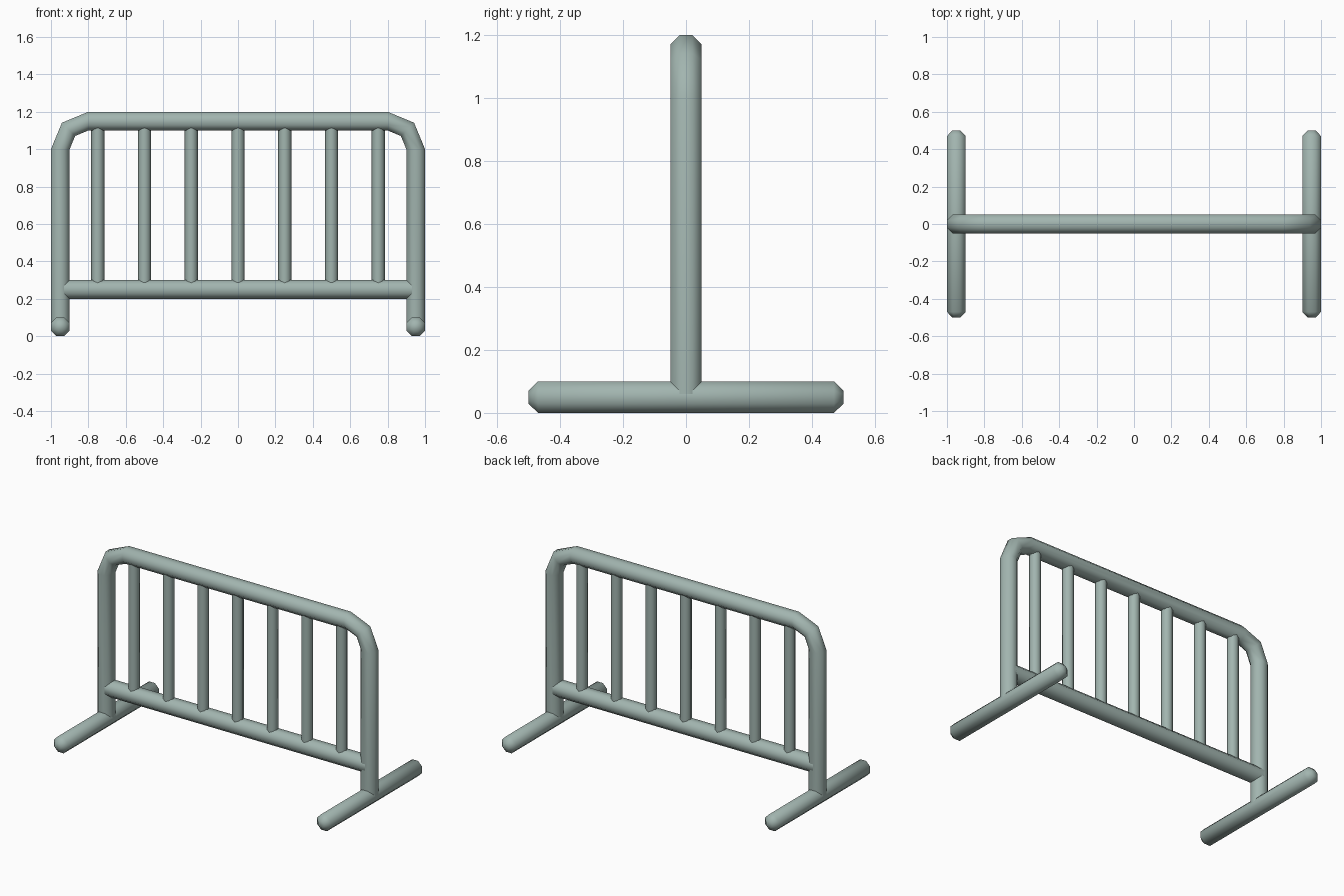
import bpy, bmesh, math
from mathutils import Vector

if "Cube" in bpy.data.objects:
    bpy.data.objects.remove(bpy.data.objects["Cube"])

paint = bpy.data.materials.new("grey_green_paint")
paint.diffuse_color = (0.36, 0.46, 0.43, 1)
paint.use_nodes = True
paint.node_tree.nodes["Principled BSDF"].inputs["Base Color"].default_value = paint.diffuse_color


def tube(name, rings, side, phase=math.pi / 8):
    """Octagonal tube through rings of (centre, in-plane axis, circumradius)."""
    bm = bmesh.new()
    side = Vector(side)
    loops = []
    for c, n, r in rings:
        loops.append([bm.verts.new(Vector(c) + r * (
            math.cos(phase + i * math.pi / 4) * Vector(n)
            + math.sin(phase + i * math.pi / 4) * side)) for i in range(8)])
    for a, b in zip(loops, loops[1:]):
        for i in range(8):
            j = (i + 1) % 8
            bm.faces.new((a[i], a[j], b[j], b[i]))
    bm.faces.new(loops[0])
    bm.faces.new(loops[-1])
    bmesh.ops.recalc_face_normals(bm, faces=bm.faces)
    me = bpy.data.meshes.new(name)
    bm.to_mesh(me)
    bm.free()
    me.materials.append(paint)
    ob = bpy.data.objects.new(name, me)
    bpy.context.collection.objects.link(ob)
    bpy.ops.object.select_all(action='DESELECT')
    ob.select_set(True)
    bpy.context.view_layer.objects.active = ob
    bpy.ops.object.shade_smooth_by_angle(angle=math.radians(55))
    return ob


R = 0.05 / math.cos(math.pi / 8)   # flats lie 0.05 from the tube axis
CAP = R * 0.42                     # narrowed chamfered end

# Bent frame: two uprights joined by the top rail through rounded corners
frame = [((-0.95, 0, 0.06), (-1, 0, 0), R)]
for sx in (-1, 1):
    for k in (0, 45, 90):
        a = math.radians(k if sx < 0 else 90 - k)
        n = Vector((sx * math.cos(a), 0, math.sin(a)))
        frame.append((Vector((sx * 0.8, 0, 1.0)) + 0.15 * n, n, R))
frame.append(((0.95, 0, 0.06), (1, 0, 0), R))
tube("frame", frame, (0, 1, 0))

# Lower rail
tube("lower_rail", [((-0.95, 0, 0.25), (0, 0, 1), R),
                    ((0.95, 0, 0.25), (0, 0, 1), R)], (0, 1, 0))

# Upright bars
for i in range(7):
    x = -0.75 + 0.25 * i
    tube(f"bar_{i + 1}", [((x, 0, 0.26), (1, 0, 0), 0.035),
                          ((x, 0, 1.14), (1, 0, 0), 0.035)], (0, 1, 0), 0)

# Feet with chamfered ends
for sx, label in ((-1, "left"), (1, "right")):
    tube(f"{label}_foot", [((sx * 0.95, y, 0.05), (0, 0, 1), r) for y, r in
                           ((-0.5, CAP), (-0.47, R), (0.47, R), (0.5, CAP))],
         (1, 0, 0))
